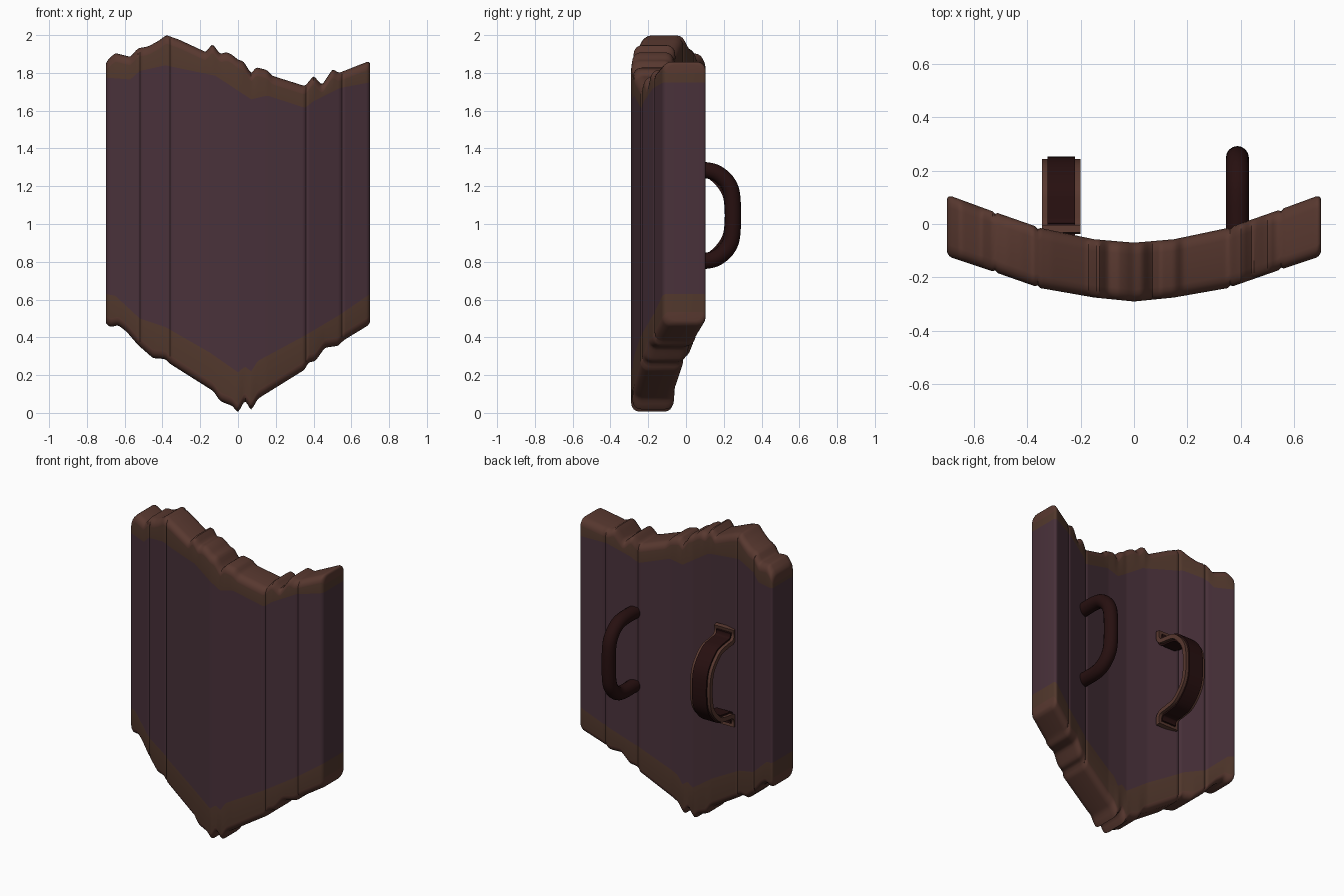
import bpy, bmesh, math
from mathutils import Vector

if "Cube" in bpy.data.objects:
    bpy.data.objects.remove(bpy.data.objects["Cube"])


def material(name, rgb):
    m = bpy.data.materials.new(name)
    m.diffuse_color = (*rgb, 1)
    m.use_nodes = True
    m.node_tree.nodes["Principled BSDF"].inputs["Base Color"].default_value = m.diffuse_color
    return m


PURPLE = material("purple_wood", (0.067, 0.031, 0.043))
BAND = material("brown_band", (0.085, 0.040, 0.026))
RIM = material("rim_brown", (0.098, 0.040, 0.029))
DARK = material("dark_leather", (0.020, 0.005, 0.005))

# outlines of the shield as (x, z), and its bowed plan as (|x|, y)
TOP = [(-.70, 1.86), (-.65, 1.905), (-.57, 1.885), (-.53, 1.93), (-.475, 1.94), (-.42, 1.97),
       (-.38, 2.0), (-.31, 1.975), (-.17, 1.91), (-.135, 1.955), (-.095, 1.90), (-.06, 1.91),
       (-.03, 1.895), (0, 1.87), (.03, 1.86), (.07, 1.795), (.095, 1.83), (.155, 1.815),
       (.18, 1.785), (.355, 1.73), (.40, 1.785), (.445, 1.735), (.50, 1.82), (.535, 1.80), (.70, 1.865)]
BOTTOM = [(-.70, .465), (-.67, .455), (-.635, .465), (-.59, .43), (-.53, .36), (-.45, .29),
          (-.385, .285), (-.36, .26), (-.13, .115), (-.095, .062), (-.03, .037), (0, 0),
          (.037, .068), (.07, .012), (.105, .075), (.355, .23), (.37, .265), (.41, .275),
          (.46, .345), (.53, .355), (.56, .385), (.70, .47)]
TOP_LINE = [(-.70, 1.775), (-.57, 1.765), (-.52, 1.81), (-.385, 1.84), (-.12, 1.785), (.07, 1.66),
            (.155, 1.68), (.355, 1.615), (.40, 1.65), (.54, 1.72), (.70, 1.75)]
BOTTOM_LINE = [(-.70, .63), (-.65, .62), (-.52, .50), (-.385, .455), (-.15, .32), (0, .215),
               (.037, .245), (.07, .22), (.105, .275), (.355, .41), (.54, .52), (.70, .63)]
FRONT = [(0, -.29), (.15, -.275), (.35, -.24), (.55, -.17), (.70, -.12)]
BACK = [(0, -.07), (.15, -.057), (.35, -.015), (.55, .055), (.70, .11)]
GROOVES = (-.52, -.36, .36, .55)


def lerp(pts, x):
    for (x0, v0), (x1, v1) in zip(pts, pts[1:]):
        if x <= x1:
            return v0 + (v1 - v0) * max(0, x - x0) / (x1 - x0)
    return pts[-1][1]


def soft(pts, x):
    return (lerp(pts, x - .008) + 2 * lerp(pts, x) + lerp(pts, x + .008)) / 4


def finish(name, bm, mats):
    bmesh.ops.recalc_face_normals(bm, faces=bm.faces)
    me = bpy.data.meshes.new(name)
    bm.to_mesh(me)
    bm.free()
    ob = bpy.data.objects.new(name, me)
    bpy.context.collection.objects.link(ob)
    for m in mats:
        me.materials.append(m)
    bpy.context.view_layer.objects.active = ob
    ob.select_set(True)
    bpy.ops.object.shade_smooth_by_angle(angle=math.radians(40))
    ob.select_set(False)
    return ob


# shield board: a rounded section repeated along x
def section(x):
    d = max(0, abs(x) - .68)
    e = .02 - math.sqrt(max(0, .02 ** 2 - d ** 2))
    dip = sum(.007 for g in GROOVES if abs(x - g) < .006)
    yf = lerp(FRONT, abs(x)) + e + dip
    yb = lerp(BACK, abs(x)) - e - dip
    z0, z1 = soft(BOTTOM, x) + e, soft(TOP, x) - e
    r = .045
    arc = [(r * (1 - math.sin(k * math.pi / 8)), r * (1 - math.cos(k * math.pi / 8))) for k in range(5)]
    half = [(s, z0 + h) for s, h in arc]
    half += [(0, lerp(BOTTOM_LINE, x)), (0, lerp(TOP_LINE, x))]
    half += [(s, z1 - h) for s, h in reversed(arc)]
    return [(x, yf + s, z) for s, z in half] + [(x, yb - s, z) for s, z in reversed(half)]


xs = sorted([i / 100 for i in range(-69, 70)] + [s * v for s in (-1, 1) for v in (.685, .695, .6985, .70)])
bm = bmesh.new()
rings = [[bm.verts.new(p) for p in section(x)] for x in xs]
n = len(rings[0])


def tone(i):
    i = min(i, n - 2 - i) if i < n - 1 else 0
    return {4: 1, 5: 0, 6: 1}.get(i, 2)


for a, b in zip(rings, rings[1:]):
    for i in range(n):
        j = (i + 1) % n
        bm.faces.new((a[i], a[j], b[j], b[i])).material_index = tone(i)
for ring in (rings[0], rings[-1]):
    for i in range(n // 2 - 1):
        f = bm.faces.new((ring[i], ring[i + 1], ring[n - 2 - i], ring[n - 1 - i]))
        f.material_index = tone(i)
finish("shield_board", bm, [PURPLE, BAND, RIM])


# handles: sweep a section (x, normal) along a smoothed path (y, z)
def smooth_path(half, mid, steps=6):
    pts = [Vector(p) for p in half] + [Vector((y, 2 * mid - z)) for y, z in reversed(half)]
    pts = [pts[0] * 2 - pts[1]] + pts + [pts[-1] * 2 - pts[-2]]
    out = []
    for a, b, c, d in zip(pts, pts[1:], pts[2:], pts[3:]):
        for k in range(steps):
            t = k / steps
            out.append(.5 * (2 * b + (c - a) * t + (2 * a - 5 * b + 4 * c - d) * t * t
                             + (3 * b - a - 3 * c + d) * t ** 3))
    return out + [pts[-2]]


def sweep(name, path, cross, cx, mat):
    bm = bmesh.new()
    rings = []
    for i, p in enumerate(path):
        t = (path[min(i + 1, len(path) - 1)] - path[max(i - 1, 0)]).normalized()
        nrm = Vector((-t.y, t.x))
        rings.append([bm.verts.new((cx + u, p.x + nrm.x * v, p.y + nrm.y * v)) for u, v in cross])
    m = len(cross)
    for a, b in zip(rings, rings[1:]):
        for i in range(m):
            j = (i + 1) % m
            bm.faces.new((a[i], a[j], b[j], b[i]))
    bm.faces.new(rings[0])
    bm.faces.new(rings[-1])
    return finish(name, bm, [mat])


def rect(w, h):
    return [(-w, -h), (w, -h), (w, h), (-w, h)]


MID = 1.045
circle = [(.043 * math.cos(k * math.pi / 8), .043 * math.sin(k * math.pi / 8)) for k in range(16)]
grip = [(-.03, 1.285), (.10, 1.285), (.17, 1.265), (.225, 1.21), (.246, 1.13)]
sweep("round_grip", smooth_path(grip, MID), circle, .387, DARK)

# arm strap: brown strap with feet on the board, dark leather laid over it
strap = [(-.018, 1.365), (-.022, 1.325), (.0, 1.29), (.06, 1.28), (.13, 1.262), (.20, 1.19), (.226, 1.11)]
path = smooth_path(strap, MID)
sweep("arm_strap", path, rect(.072, .014), -.272, RIM)
sweep("strap_leather", path[3:-3], rect(.052, .024), -.272, DARK)
